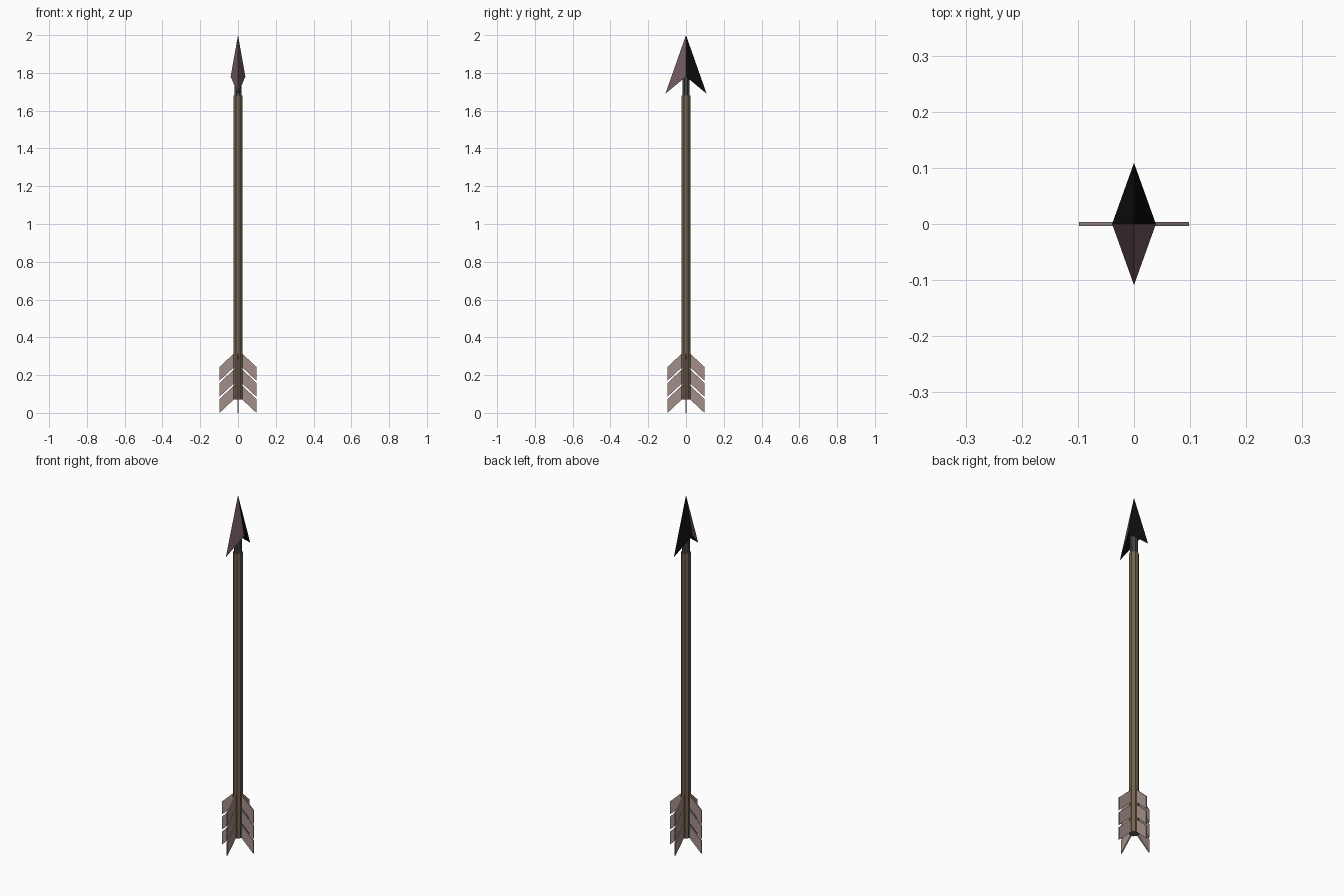
import bpy, math

if "Cube" in bpy.data.objects:
    bpy.data.objects.remove(bpy.data.objects["Cube"])


def material(name, rgb):
    m = bpy.data.materials.new(name)
    m.diffuse_color = (*rgb, 1)
    m.use_nodes = True
    m.node_tree.nodes["Principled BSDF"].inputs["Base Color"].default_value = m.diffuse_color
    return m


wood = material("wood", (0.17, 0.12, 0.075))
feather = material("feather", (0.36, 0.27, 0.25))
flint = material("flint", (0.17, 0.10, 0.115))
dark = material("dark_flint", (0.004, 0.004, 0.004))
binding = material("binding", (0.06, 0.055, 0.055))


def mesh_object(name, verts, faces, mats):
    me = bpy.data.meshes.new(name)
    me.from_pydata(verts, [], faces)
    for m in mats:
        me.materials.append(m)
    ob = bpy.data.objects.new(name, me)
    bpy.context.collection.objects.link(ob)
    return ob


def rod(name, radius, z0, z1, mat):
    bpy.ops.mesh.primitive_cylinder_add(vertices=8, radius=radius, depth=z1 - z0,
                                        location=(0, 0, (z0 + z1) / 2),
                                        rotation=(0, 0, math.pi / 8))
    ob = bpy.context.object
    ob.name = name
    ob.data.materials.append(mat)


# Shaft and the narrower neck that enters the head
rod("shaft", 0.025, 0.07, 1.68, wood)
rod("head_neck", 0.021, 1.68, 1.785, binding)

# Barbed diamond head: light front half, dark rear half and underside
head = mesh_object("arrow_head",
                   [(0, 0, 2), (0.039, 0, 1.78), (0, 0.109, 1.69),
                    (-0.039, 0, 1.78), (0, -0.109, 1.69)],
                   [(0, 1, 2), (0, 2, 3), (0, 3, 4), (0, 4, 1), (3, 2, 1), (1, 4, 3)],
                   [flint, dark])
for i in (0, 1, 4, 5):
    head.data.polygons[i].material_index = 1

# Fletching: three slanted vanes on each of four sides
IN, OUT, H, RISE, T = 0.018, 0.098, 0.073, 0.075, 0.0035
for side in range(4):
    for row in range(3):
        z = row * 0.085
        outline = [(IN, z + RISE), (OUT, z), (OUT, z + H), (IN, z + RISE + H)]
        verts = [(x, y, h) for y in (-T, T) for x, h in outline]
        faces = [(0, 1, 2, 3), (7, 6, 5, 4)]
        faces += [(i, i + 4, (i + 1) % 4 + 4, (i + 1) % 4) for i in range(4)]
        vane = mesh_object(f"vane_{side}_{row}", verts, faces, [feather])
        vane.rotation_euler.z = side * math.pi / 2
